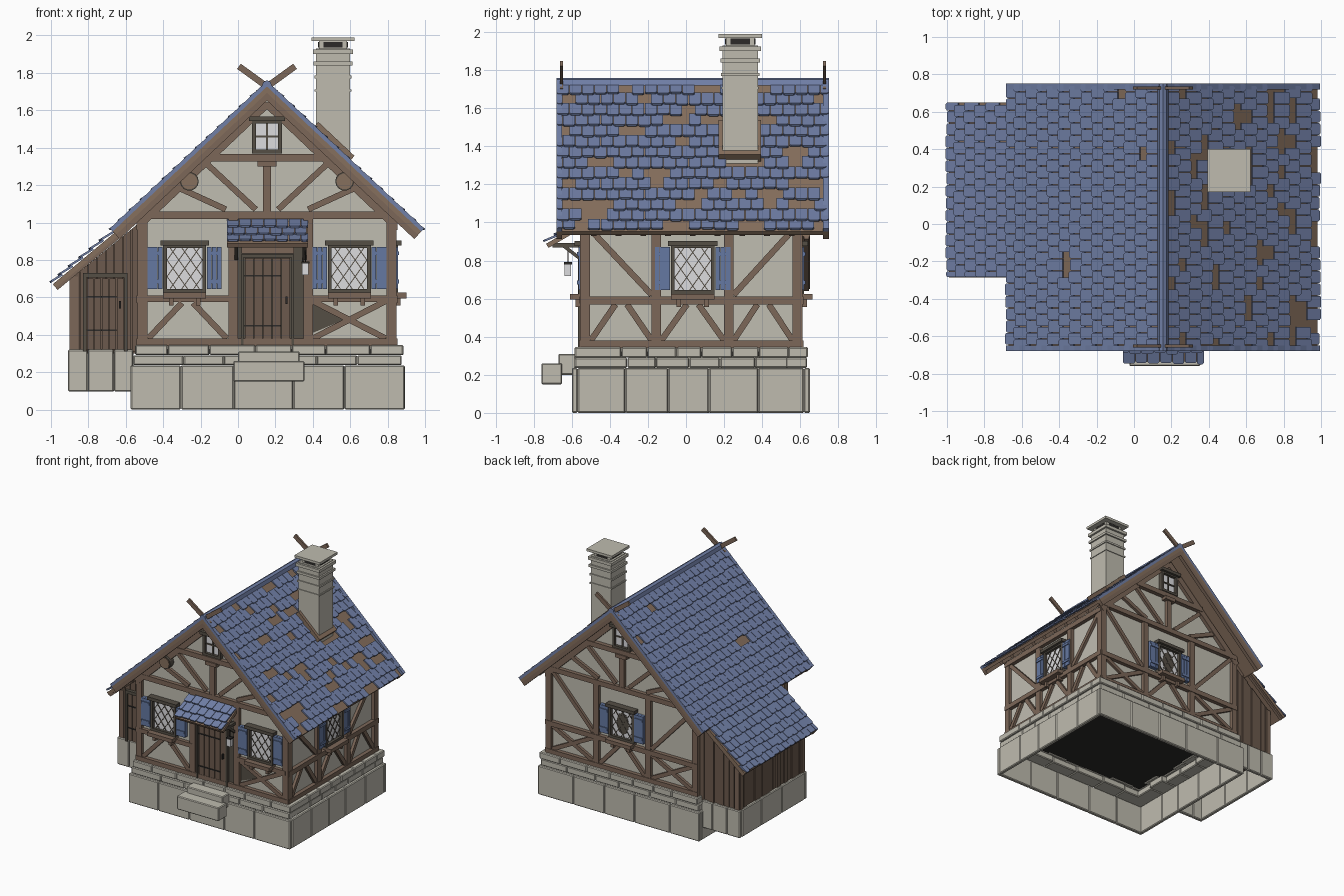
import bpy, bmesh, math, random
from mathutils import Matrix, Vector

random.seed(4)
if "Cube" in bpy.data.objects:
    bpy.data.objects.remove(bpy.data.objects["Cube"], do_unlink=True)


def material(name, *rgb):
    mat = bpy.data.materials.new(name)
    mat.use_nodes = True
    mat.diffuse_color = (*rgb, 1)
    mat.node_tree.nodes["Principled BSDF"].inputs["Base Color"].default_value = (*rgb, 1)
    return mat


plaster = material("plaster", .53, .51, .44)
stone = material("stone", .52, .5, .43)
timber = material("timber", .2, .135, .098)
plank = material("dark planks", .15, .102, .074)
slate = material("blue slate", .165, .215, .385)
paint = material("shutter paint", .13, .19, .36)
glass = material("pale glass", .72, .72, .74)
iron = material("iron", .025, .023, .022)
board = material("roof boards", .24, .16, .11)
trim = material("window trim", .09, .077, .06)
parts = {}


def frame(origin, *axes):
    matrix = Matrix(axes).transposed().to_4x4()
    matrix.translation = origin
    return matrix


def prism(name, mat, space, outline, low, high):
    """Extrude an outline in the first two axes of a frame along the third."""
    mesh = parts.setdefault(name, (bmesh.new(), mat))[0]
    base, cap = [[mesh.verts.new(space @ Vector((x, y, h))) for x, y in outline]
                 for h in (low, high)]
    mesh.faces.new(base)
    mesh.faces.new(cap)
    for i in range(len(base)):
        mesh.faces.new((base[i - 1], base[i], cap[i], cap[i - 1]))


def box(name, mat, space, left, right, bottom, top, low, high):
    prism(name, mat, space, [(left, bottom), (right, bottom), (right, top), (left, top)], low, high)


def beam(name, mat, space, start, end, width, low, high):
    start, end = Vector(start), Vector(end)
    side = (end - start).normalized().orthogonal() * width / 2
    prism(name, mat, space, [start - side, end - side, end + side, start + side], low, high)


# Frames: sideways, up, outward for each wall
X, Y, Z = (Vector(row) for row in Matrix.Identity(3))
world = Matrix.Identity(4)
front = frame((0, -.53, 0), X, Z, -Y)
back = frame((0, .585, 0), -X, Z, Y)
right = frame((.82, 0, 0), Y, Z, X)
left = frame((-.51, 0, 0), -Y, Z, -X)
shed_front = frame((0, -.24, 0), X, Z, -Y)
shed_back = frame((0, .57, 0), X, Z, Y)
shed_side = frame((-.88, 0, 0), -Y, Z, -X)
MID = .155


# Stone base: thin lower shell, deeper uneven upper courses
def cuts(start, end, count):
    inner = [start + (end - start) * (i + random.uniform(-.15, .15)) / count for i in range(1, count)]
    edges = [start, *inner, end]
    return [(a + .001, b - .001) for a, b in zip(edges, edges[1:])]


def course(name, x0, x1, y0, y1, z0, z1, count, depth, uneven=0):
    for y, inward in ((y0, 1), (y1, -1)):
        for a, b in cuts(x0, x1, count):
            reach = depth + random.uniform(0, uneven)
            box(name, stone, world, a, b, y, y + inward * reach, z0, z1)
    for x, inward in ((x0, 1), (x1, -1)):
        for a, b in cuts(y0 + depth, y1 - depth, count):
            reach = depth + random.uniform(0, uneven)
            box(name, stone, world, x, x + inward * reach, a, b, z0, z1)


course("foundation_stones", -.575, .892, -.6, .65, 0, .236, 5, .03)
course("foundation_upper_stones", -.56, .875, -.585, .635, .237, .29, 6, .1, .05)
course("foundation_upper_stones", -.55, .885, -.585, .64, .291, .345, 7, .1, .05)
course("shed_foundation_stones", -.91, -.56, -.27, .6, .097, .32, 3, .03)
box("floor", iron, world, -.5, .8, -.52, .57, .3, .33)
box("door_steps", stone, world, -.025, .355, -.76, -.65, .15, .26)
box("door_steps", stone, world, .0, .33, -.67, -.58, .2, .31)

# Walls
prism("house_walls", plaster, front,
      [(-.51, .32), (.82, .32), (.82, 1.05), (MID, 1.68), (-.51, 1.05)], -1.115, 0)
prism("shed_walls", plank, front, [(-.88, .3), (-.5, .3), (-.5, 1.02), (-.88, .71)], -1.1, -.29)
for i in range(8):
    a, b = -.89 + i * .046, -.847 + i * .046
    for space in (shed_front, shed_back):
        prism("shed_planks", plank, space,
              [(a, .31), (b, .31), (b, .71 + (b + .88) * .82), (a, .71 + (a + .88) * .82)],
              0, random.uniform(.008, .016))
for i in range(17):
    a = -.575 + i * .048
    box("shed_planks", plank, shed_side, a, a + .044, .31, .72, 0, random.uniform(.008, .016))
for space, a in ((shed_front, -.895), (shed_back, -.895), (shed_side, -.58), (shed_side, .215)):
    box("shed_posts", timber, space, a, a + .04, .31, .71, 0, .02)


# Timber framing
def rails(space, start, end, posts, heights):
    for u in posts:
        box("timber_posts", timber, space, u - .025, u + .025, .34, heights[-1], 0, .028)
    for z in heights:
        box("timber_rails", timber, space, start, end, z - .02, z + .02, 0, .032)


def braces(space, style, a, b, low, high):
    mid = (a + b) / 2
    lines = {"arch": [((a, low), (mid - .03, high)), ((b, low), (mid + .03, high))],
             "cross": [((a, low), (b, high)), ((b, low), (a, high))],
             "rise": [((a, low), (b, high))],
             "fall": [((a, high), (b, low))]}
    for start, end in lines[style]:
        beam("timber_braces", timber, space, start, end, .032, 0, .022)


def gable(space, mid):
    box("timber_rails", timber, space, mid - .33, mid + .33, 1.325, 1.365, 0, .035)
    box("timber_posts", timber, space, mid - .022, mid + .022, 1.04, 1.34, 0, .03)
    box("timber_posts", timber, space, mid - .05, mid + .05, 1.3, 1.33, 0, .045)
    for side in (-1, 1):
        for start, end in (((.34, 1.33), (.06, 1.07)), ((.46, 1.18), (.22, 1.07))):
            beam("timber_braces", timber, space, (mid + side * start[0], start[1]),
                 (mid + side * end[0], end[1]), .032, 0, .022)
        beam("gable_rafters", timber, space, (mid, 1.64), (mid + side * .69, .985), .05, 0, .03)


rails(front, -.535, .845, (-.51, -.025, .375, .82), (.36, 1.04))
for a, b in ((-.51, -.025), (.375, .82)):
    box("timber_rails", timber, front, a, b, .575, .61, 0, .03)
rails(back, -.845, .535, (-.82, -.39, .08, .51), (.36, .59, 1.04))
rails(right, -.555, .61, (-.53, -.155, .225, .585), (.36, .59, .98))
rails(left, .24, .555, (.53, .27), (.36, .59, .98))
gable(front, MID)
gable(back, -MID)
braces(front, "arch", -.48, -.06, .38, .57)
braces(front, "cross", .4, .79, .38, .58)
prism("dark_panel", trim, front, [(.4, .41), (.4, .57), (.58, .485)], 0, .004)
for a, b in ((-.5, -.18), (-.13, .2), (.25, .56)):
    braces(right, "arch", a, b, .38, .57)
braces(right, "fall", -.5, -.18, .62, .96)
braces(right, "rise", .25, .56, .62, .96)
for a, b, style in ((-.79, -.42, "fall"), (.11, .48, "rise")):
    braces(back, style, a, b, .62, 1.02)
    braces(back, "cross", a, b, .38, .57)
braces(back, "arch", -.36, .05, .38, .57)
braces(left, "rise", .3, .5, .62, .96)
braces(left, "cross", .3, .5, .38, .57)


# Windows with lattice, sill and shutters
def window(space, u, low, high, half, full=True):
    tall, mid = (high - low) / 2, (high + low) / 2
    box("window_glass", glass, space, u - half, u + half, low, high, 0, .012)
    box("window_frames", trim, space, u - half - .035, u + half + .035, high + .012, high + .038, 0, .055)
    for side in (-1, 1):
        box("window_frames", trim, space, u + side * half, u + side * (half + .02), low - .02, high + .02, 0, .035)
        edge = mid + side * tall
        box("window_frames", trim, space, u - half, u + half, edge, edge + side * .02, 0, .035)
        if not full:
            continue
        for k in range(-2, 3):
            lean, shift = 1.4, k * .088
            t0, t1 = max(-half, (-tall - shift) / lean), min(half, (tall - shift) / lean)
            if t1 > t0:
                beam("window_lattice", trim, space, (u + side * t0, mid + lean * t0 + shift),
                     (u + side * t1, mid + lean * t1 + shift), .005, .01, .017)
        for i in range(3):
            a = u + side * (half + .024 + i * .027)
            box("shutters", paint, space, a, a + side * .025, low, high + .005, 0, .035)
        for z in (low + .03, high - .04):
            box("shutter_battens", paint, space, u + side * (half + .026), u + side * (half + .1), z, z + .02, 0, .042)
        box("sill_brackets", timber, space, u + side * .06, u + side * .085, low - .09, low - .04, 0, .05)
    if full:
        box("window_sills", timber, space, u - half - .02, u + half + .02, low - .05, low - .02, 0, .08)
    else:
        box("window_lattice", trim, space, u - .005, u + .005, low, high, 0, .02)
        box("window_lattice", trim, space, u - half, u + half, mid - .005, mid + .005, 0, .02)


for space, u in ((front, -.285), (front, .595), (right, .035), (back, -MID)):
    window(space, u, .645, .865, .095)
for space, u in ((front, MID), (back, -MID)):
    window(space, u, 1.39, 1.53, .06, False)
# Dark pointed opening in the back window
prism("back_window_opening", trim, back,
      [(-MID + .055 * math.sin(t * math.tau / 10), .755 + .09 * math.cos(t * math.tau / 10)) for t in range(10)],
      .01, .015)


# Plank doors with strap hinges
def door(space, a, b, low, high):
    count = 5
    step = (b - a) / count
    for i in range(count):
        box("door_planks", plank, space, a + i * step + .002, a + (i + 1) * step - .002, low, high, 0, .03)
    for z in (low + .1, high - .1):
        box("door_hinges", iron, space, a, b - step, z, z + .008, 0, .036)
    box("door_handles", iron, space, b - .025, b - .015, low + .22, low + .26, 0, .05)


box("door_surround", trim, front, 0, .35, .345, .88, 0, .012)
door(front, .035, .28, .345, .81)
box("door_frame", timber, front, .02, .3, .835, .885, 0, .035)
for u in (.015, .285):
    box("door_jambs", trim, front, u, u + .015, .345, .825, 0, .038)
box("door_jambs", trim, front, .015, .3, .812, .828, 0, .038)
door(shed_front, -.81, -.61, .32, .7)
for a, b, low, high in ((-.83, -.81, .31, .73), (-.61, -.59, .31, .73), (-.83, -.59, .705, .73)):
    box("shed_door_frame", trim, shed_front, a, b, low, high, 0, .04)

# Canopy brackets and lantern
for u in (-.01, .355):
    bracket = frame((u, -.53, 0), -Y, Z, X)
    beam("canopy_brackets", trim, bracket, (0, .88), (.17, .88), .022, -.012, .012)
    beam("canopy_brackets", trim, bracket, (0, .79), (.11, .875), .018, -.01, .01)
lamp = frame((.36, -.62, 0), X, Y, Z)
box("lantern_glass", glass, lamp, -.017, .017, -.017, .017, .72, .78)
box("lantern_cap", iron, lamp, -.021, .021, -.021, .021, .78, .792)
box("lantern_cap", iron, lamp, -.003, .003, -.003, .003, .79, .88)

# Log ends under the roof
for u in (MID - .415, MID + .415):
    for radius, depth, name, mat in ((.05, .05, "log_bark", trim), (.043, .054, "log_ends", board)):
        ring = [(u + radius * math.cos(t * math.tau / 14), 1.22 + radius * math.sin(t * math.tau / 14))
                for t in range(14)]
        prism(name, mat, front, ring, 0, depth)


# Tiled slopes
def tiled_roof(name, origin, along, down, length, rows, loss):
    run = down.length
    down = down.normalized()
    normal = along.cross(down)
    slope = frame(origin, along, down, normal if normal.z > 0 else -normal)
    box(name + "_boards", board, slope, 0, length, 0, run, -.025, 0)
    width, pitch = .066, run / rows
    for row in range(rows):
        start, lost = -width / 2 * (row % 2), 0
        pose = slope @ Matrix.Translation((0, row * pitch, .002)) @ Matrix.Rotation(.14, 4, 'X')
        while start < length:
            a, b = max(start, 0) + .0015, min(start + width, length) - .0015
            start += width
            if lost or random.random() < loss:
                lost = lost - 1 if lost else random.randint(0, 1)
                continue
            if b - a < .01:
                continue
            reach = pitch * (1.22 if row < rows - 1 else 1.03) + random.uniform(-.006, .006)
            nip = min(.008, (b - a) / 3)
            prism(name + "_tiles", slate, pose, [(a, 0), (b, 0), (b, reach - nip), (b - nip, reach),
                                                 (a + nip, reach), (a, reach - nip)], 0, .011)
    return slope, run


for side, loss in ((1, .15), (-1, .02)):
    slope, run = tiled_roof("main_roof", (MID, -.68, 1.727), Y, Vector((side * .825, 0, -.775)), 1.43, 14, loss)
    for a in (0, 1.4):
        box("roof_edges", slate, slope, a, a + .03, 0, run, 0, .022)
        box("barge_boards", timber, slope, a, a + .03, 0, run, -.055, -.024)
    for i in range(9):
        box("rafter_ends", timber, slope, .18 + i * .13, .21 + i * .13, run - .25, run - .02, -.05, -.025)
    for y in (.653, -.728):
        beam("crossed_finials", timber, frame((0, -y, 0), X, Z, -Y), (MID + side * .05, 1.69),
             (MID - side * .15, 1.835), .034, -.008, .008)
    if side > 0:
        box("chimney_flashing", board, slope, .85, 1.075, .33, .595, -.02, .05)
slope, run = tiled_roof("shed_roof", (-.66, -.285, .945), Y, Vector((-.33, 0, -.275)), .935, 6, 0)
for a in (.005, .905):
    box("barge_boards", timber, slope, a, a + .025, 0, run, -.04, -.024)
tiled_roof("canopy", (-.06, -.53, 1.008), X, Vector((0, -.205, -.12)), .435, 3, 0)
prism("ridge_cap", slate, frame((MID, 0, 1.72), X, Z, -Y),
      [(-.03, 0), (-.02, .03), (0, .04), (.02, .03), (.03, 0)], -.75, .68)

# Chimney
stack = frame((.508, .285, 0), X, Y, Z)
for half, low, high in ((.092, 1.2, 1.93), (.075, 1.93, 1.97), (.115, 1.97, 1.99), (.108, 1.9, 1.925),
                        (.104, 1.84, 1.86), (.1, 1.77, 1.785), (.098, 1.7, 1.712)):
    box("chimney", stone, stack, -half, half, -half, half, low, high)
for a, b in ((.05, .08), (.08, .05)):
    box("chimney_vents", iron, stack, -a, a, -b, b, 1.935, 1.965)

# Turn the collected parts into objects
for name, (mesh, mat) in parts.items():
    bmesh.ops.recalc_face_normals(mesh, faces=mesh.faces)
    data = bpy.data.meshes.new(name)
    mesh.to_mesh(data)
    mesh.free()
    data.materials.append(mat)
    item = bpy.data.objects.new(name, data)
    bpy.context.collection.objects.link(item)
    if "stones" in name or name == "door_steps":
        bevel = item.modifiers.new("worn edges", 'BEVEL')
        bevel.width, bevel.segments = .006, 1
